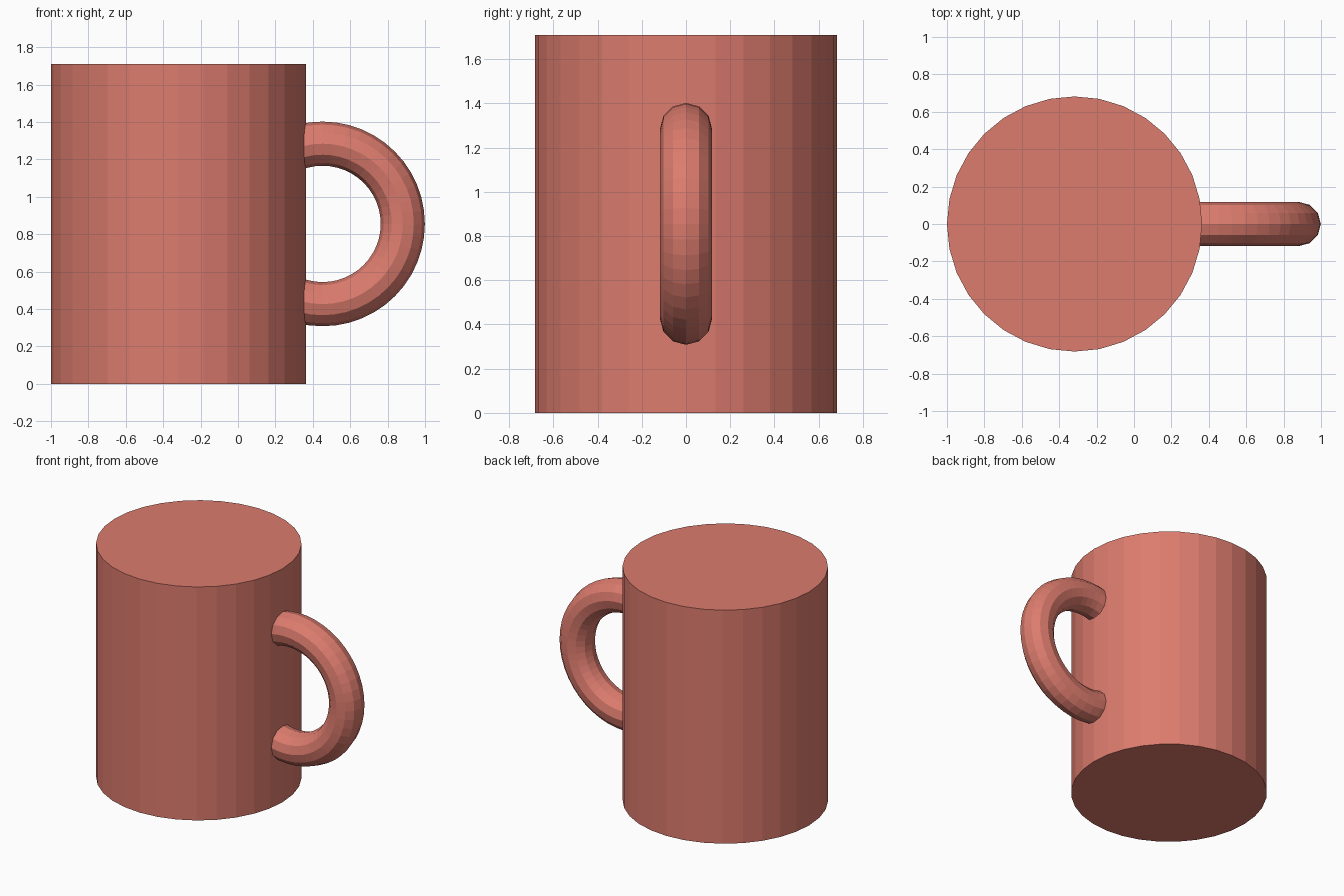
import bpy, bmesh
from math import radians
from mathutils import Matrix, Vector

if "Cube" in bpy.data.objects:
    bpy.data.objects.remove(bpy.data.objects["Cube"])

HEIGHT, RADIUS, BODY_X = 1.71, 0.682, -0.318
HANDLE = Vector((0.452, 0, HEIGHT / 2))
RING_R, TUBE_R = 0.429, 0.118

clay = bpy.data.materials.new("terracotta")
clay.diffuse_color = (0.72, 0.2, 0.155, 1)
clay.use_nodes = True
clay.node_tree.nodes["Principled BSDF"].inputs["Base Color"].default_value = clay.diffuse_color


def add_object(name, bm):
    bmesh.ops.recalc_face_normals(bm, faces=bm.faces)
    mesh = bpy.data.meshes.new(name)
    bm.to_mesh(mesh)
    bm.free()
    mesh.materials.append(clay)
    obj = bpy.data.objects.new(name, mesh)
    bpy.context.collection.objects.link(obj)
    return obj


# Solid 32-sided mug body
bm = bmesh.new()
bmesh.ops.create_cone(bm, cap_ends=True, segments=32, radius1=RADIUS,
                      radius2=RADIUS, depth=HEIGHT,
                      matrix=Matrix.Translation((BODY_X, 0, HEIGHT / 2)))
add_object("mug_body", bm)

# Handle: 12-sided tube swept 240 degrees, both ends buried in the body
bm = bmesh.new()
start = (Matrix.Translation(HANDLE) @ Matrix.Rotation(radians(-120), 4, 'Y')
         @ Matrix.Translation((RING_R, 0, 0)))
ring = bmesh.ops.create_circle(bm, cap_ends=True, segments=12,
                               radius=TUBE_R, matrix=start)
bmesh.ops.spin(bm, geom=bm.verts[:] + bm.edges[:] + bm.faces[:], cent=HANDLE,
               axis=(0, 1, 0), angle=radians(240), steps=32, use_duplicate=False)
add_object("handle", bm)
